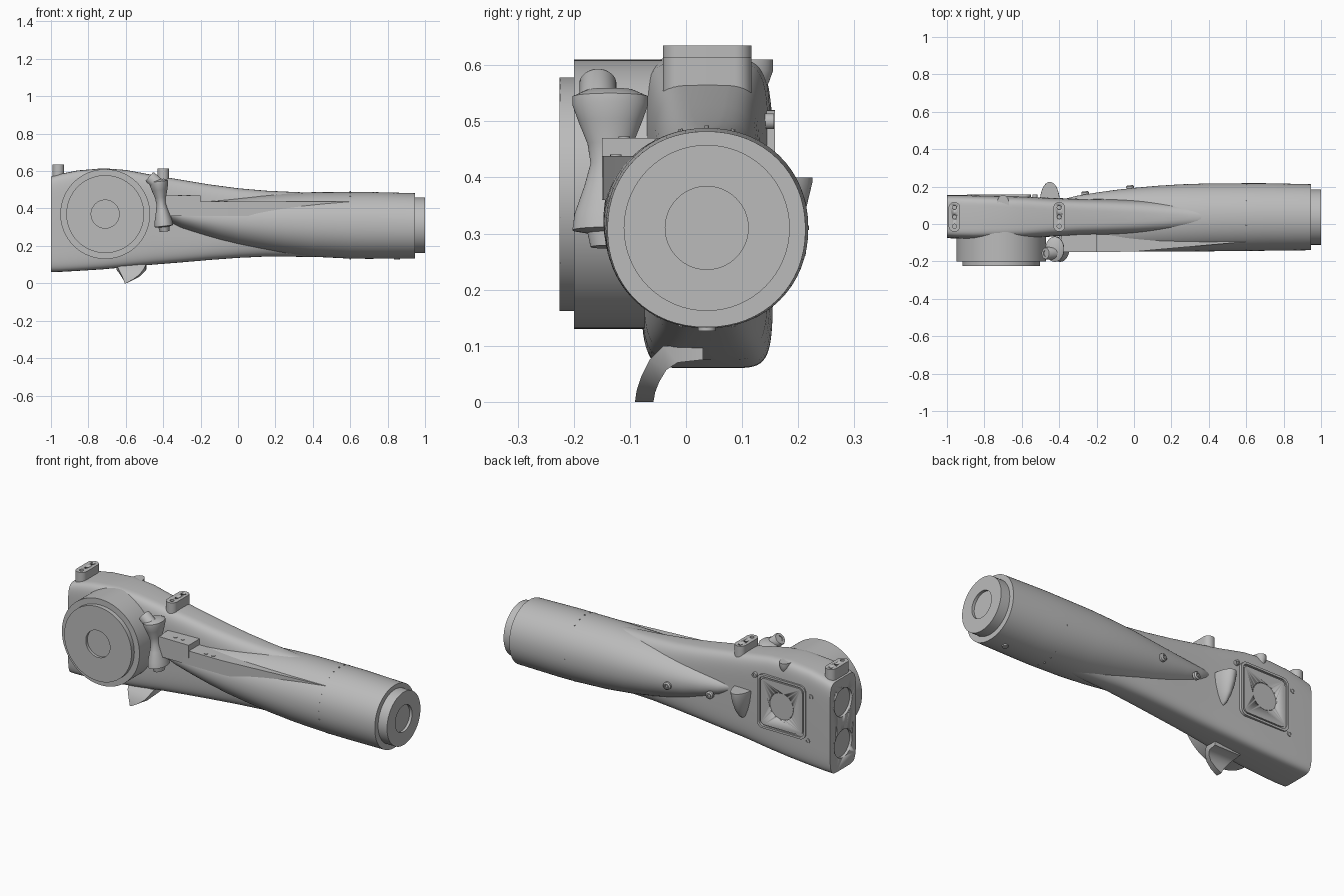
import bpy, bmesh, math
from mathutils import Vector, Matrix

cube = bpy.data.objects.get("Cube")
if cube:
    bpy.data.objects.remove(cube, do_unlink=True)

grey = bpy.data.materials.new("plain_grey")
grey.use_nodes = True
GREY = (0.5, 0.5, 0.5, 1)
grey.diffuse_color = GREY
grey.node_tree.nodes["Principled BSDF"].inputs["Base Color"].default_value = GREY
X, Y, Z = Vector((1, 0, 0)), Vector((0, 1, 0)), Vector((0, 0, 1))


def finish(name, bm):
    """Turn a bmesh into a shaded object."""
    bmesh.ops.remove_doubles(bm, verts=bm.verts, dist=1e-5)
    bmesh.ops.recalc_face_normals(bm, faces=bm.faces)
    mesh = bpy.data.meshes.new(name)
    bm.to_mesh(mesh)
    bm.free()
    ob = bpy.data.objects.new(name, mesh)
    bpy.context.collection.objects.link(ob)
    mesh.materials.append(grey)
    activate(ob)
    bpy.ops.object.shade_smooth_by_angle(angle=math.radians(32))
    return ob


def activate(ob):
    bpy.ops.object.select_all(action='DESELECT')
    ob.select_set(True)
    bpy.context.view_layer.objects.active = ob


def loft(name, rings):
    """Skin equal-length rings of points and cap both ends."""
    bm = bmesh.new()
    rows = [[bm.verts.new(p) for p in ring] for ring in rings]
    n = len(rows[0])
    for a, b in zip(rows, rows[1:]):
        for i in range(n):
            j = (i + 1) % n
            bm.faces.new((a[i], a[j], b[j], b[i]))
    bm.faces.new(rows[0])
    bm.faces.new(rows[-1])
    return finish(name, bm)


def oval(y0, y1, z0, z1, power, x, n=64):
    """Superellipse ring across the x axis."""
    ring = []
    for i in range(n):
        a = math.tau * i / n
        c, s = math.cos(a), math.sin(a)
        u = math.copysign(abs(c) ** (2 / power), c)
        v = math.copysign(abs(s) ** (2 / power), s)
        ring.append(((x, (y0 + y1) / 2 + u * (y1 - y0) / 2, (z0 + z1) / 2 + v * (z1 - z0) / 2)))
    return ring


def lathe(name, origin, axis, profile, n=64):
    """Revolve (radius, distance) points about an axis."""
    turn = Z.rotation_difference(Vector(axis).normalized())
    rings = []
    for r, d in profile:
        ring = [Vector((max(r, 1e-4) * math.cos(math.tau * i / n), max(r, 1e-4) * math.sin(math.tau * i / n), d))
                for i in range(n)]
        rings.append([Vector(origin) + turn @ p for p in ring])
    return loft(name, rings)


def prism(name, outline, z0, z1, matrix=Matrix()):
    """Extrude a 2D outline, then place it."""
    return loft(name, [[matrix @ Vector((u, v, z)) for u, v in outline] for z in (z0, z1)])


def rounded(hx, hy, r, steps=8):
    """Rounded rectangle outline centred on the origin."""
    pts = []
    for k, (sx, sy) in enumerate(((1, 1), (-1, 1), (-1, -1), (1, -1))):
        for i in range(steps + 1):
            a = math.pi / 2 * (k + i / steps)
            pts.append((sx * (hx - r) + r * math.cos(a), sy * (hy - r) + r * math.sin(a)))
    return pts


def cut(ob, cutter):
    """Subtract a helper solid and remove it."""
    cutter.hide_render = True
    mod = ob.modifiers.new("cut", 'BOOLEAN')
    mod.operation, mod.solver, mod.object = 'DIFFERENCE', 'EXACT', cutter
    activate(ob)
    bpy.ops.object.modifier_apply(modifier=mod.name)
    bpy.data.objects.remove(cutter, do_unlink=True)


# Flat spine body: x, y range, z range, squareness
spine = loft("spine_body", [oval(*s[1:], s[0]) for s in (
    (-1, -.075, .155, .06, .57, 7), (-.95, -.078, .155, .061, .585, 7),
    (-.86, -.08, .153, .066, .603, 7), (-.72, -.08, .15, .075, .615, 6.5),
    (-.6, -.077, .147, .086, .606, 6), (-.45, -.068, .14, .1, .578, 5),
    (-.3, -.06, .135, .112, .553, 4.5), (-.15, -.058, .133, .125, .528, 4),
    (0, -.055, .13, .136, .508, 3.5), (.15, -.05, .125, .143, .495, 3),
    (.3, -.045, .12, .142, .488, 2.5), (.5, -.04, .115, .14, .48, 2))])
for z in (.2, .43):
    cut(spine, lathe("end_cutter", (-1.02, .038, z), X, ((.078, 0), (.078, .035))))

# Round barrel with a tapering nose
loft("barrel", [oval(*s[1:], 2.1, s[0]) for s in (
    (-.4, -.125, .11, .35, .42), (-.37, -.138, .135, .325, .43), (-.3, -.142, .152, .29, .435),
    (-.2, -.145, .168, .256, .443), (-.1, -.146, .182, .225, .452), (0, -.147, .193, .2, .462),
    (.12, -.147, .204, .178, .473), (.25, -.147, .212, .158, .481), (.4, -.146, .217, .142, .487),
    (.6, -.144, .218, .132, .488), (.7, -.143, .218, .131, .488), (.945, -.14, .213, .133, .482))])
lathe("barrel_end_cap", (.9, .037, .31), X,
      ((.148, 0), (.148, .1), (.074, .1), (.074, .085), (0, .085)))
lathe("barrel_under_stud", (.85, .037, .12), Z, ((.016, .006), (.016, .03)), 16)

# Fasteners on the barrel seam and its back
for i in range(24):
    a = math.tau * i / 24
    d = Vector((0, math.cos(a), math.sin(a)))
    lathe("seam_rivet", Vector((.6, .037, .31)) + d * .172, d, ((.004, 0), (.004, .0105)), 8)
for x, y, z in ((-.26, .155, .32), (-.02, .187, .32)):
    lathe("back_screw", (x, y, z), (-.1, 1, 0),
          ((.021, 0), (.021, .014), (.014, .02), (.009, .02), (.009, .013), (0, .013)), 20)

# Side drum with front cap
lathe("side_drum", (-.71, 0, .37), -Y, ((.24, 0), (.24, .2), (.2, .2)), 96)
lathe("drum_cap", (-.71, -.19, .37), -Y,
      ((.208, 0), (.208, .035), (.075, .035), (.075, .02), (0, .02)), 96)

# Top posts with three holes each
for x, z0, z1 in ((-.96, .55, .635), (-.4, .53, .615)):
    post = prism("top_post", rounded(.031, .079, .03), z0, z1, Matrix.Translation((x, .038, 0)))
    for dy in (-.05, 0, .05):
        cut(post, lathe("hole_cutter", (x, .038 + dy, z1 - .015), Z, ((.011, 0), (.011, .03)), 16))

# Rounded access panel on the back
face = Matrix.Translation((-.7, 0, .37)) @ Matrix.Rotation(-math.pi / 2, 4, 'X')
frame = prism("back_panel_frame", rounded(.15, .15, .035), .13, .159, face)
cut(frame, prism("frame_cutter", rounded(.138, .138, .028), .1, .2, face))
panel = prism("back_panel", rounded(.13, .13, .025), .13, .157, face)
cut(panel, lathe("panel_cutter", (-.7, .1, .37), Y, ((.075, 0), (.075, .1))))
lathe("panel_disc", (-.7, .13, .37), Y, ((.072, 0), (.072, .024)))
for x, z in ((-.88, .47), (-.53, .5), (-.86, .22)):
    lathe("panel_screw", (x, .14, z), Y, ((.014, 0), (.014, .017), (.007, .017), (.007, .012)), 16)


def pod(name, x, y, levels, n=32):
    """Downward tapering pod: z, half width, depth."""
    loft(name, [[(x + w * math.cos(math.tau * i / n), y + d * math.sin(math.tau * i / n), z)
                 for i in range(n)] for z, w, d in levels])


# Back hooks
pod("back_hook", -.45, .12, ((.4, .052, .105), (.39, .053, .105), (.34, .047, .093),
                             (.29, .034, .073), (.25, .018, .045), (.235, .004, .02)))
pod("back_knob", -.7, .11, ((.61, .032, .045), (.59, .032, .045), (.57, .026, .038), (.545, .014, .025)))

# Curved fin underneath: outer y,z then inner y,z, then x range
fin = ((.03, .1, .03, .075, -.65, -.49), (-.04, .1, -.015, .07, -.648, -.492),
       (-.065, .075, -.035, .057, -.638, -.505), (-.08, .045, -.048, .035, -.623, -.528),
       (-.088, .02, -.055, .017, -.612, -.562), (-.091, 0, -.058, 0, -.606, -.598))
loft("lower_fin", [[(a, y, z), (b, y, z), (b, v, w), (a, v, w)] for y, z, v, w, a, b in fin])

# Waisted spool with an angled knob
spool = lathe("waisted_spool", (0, 0, 0), Z,
              ((.026, -.15), (.03, -.125), (.05, -.12), (.047, -.09), (.034, -.04),
               (.026, 0), (.03, .035), (.042, .075), (.05, .105), (.05, .12), (.03, .132)))
spool.matrix_world = (Matrix.Translation((-.41, -.135, .425)) @ Matrix.Rotation(-.12, 4, 'Y')
                      @ Matrix.Diagonal((1, 1.35, 1, 1)))
lathe("angled_knob", (-.41, -.157, .515), (-.75, 0, .66),
      ((.033, 0), (.033, .08), (.03, .085), (.016, .085), (.016, .08)), 32)

# Front ledge: raised block and long wedge
prism("ledge_block", ((-.39, -.15), (-.2, -.15), (-.2, .03), (-.39, .03)), .4, .47)
prism("ledge_wedge", ((-.39, -.15), (0, -.148), (.65, -.09), (.65, .03), (-.39, .03)), .36, .438)
for x, y, z in ((-.31, -.11, .47), (-.265, -.11, .47), (-.11, -.125, .438), (-.065, -.125, .438)):
    lathe("ledge_screw", (x, y, z - .01), Z, ((.01, 0), (.01, .013)), 16)
